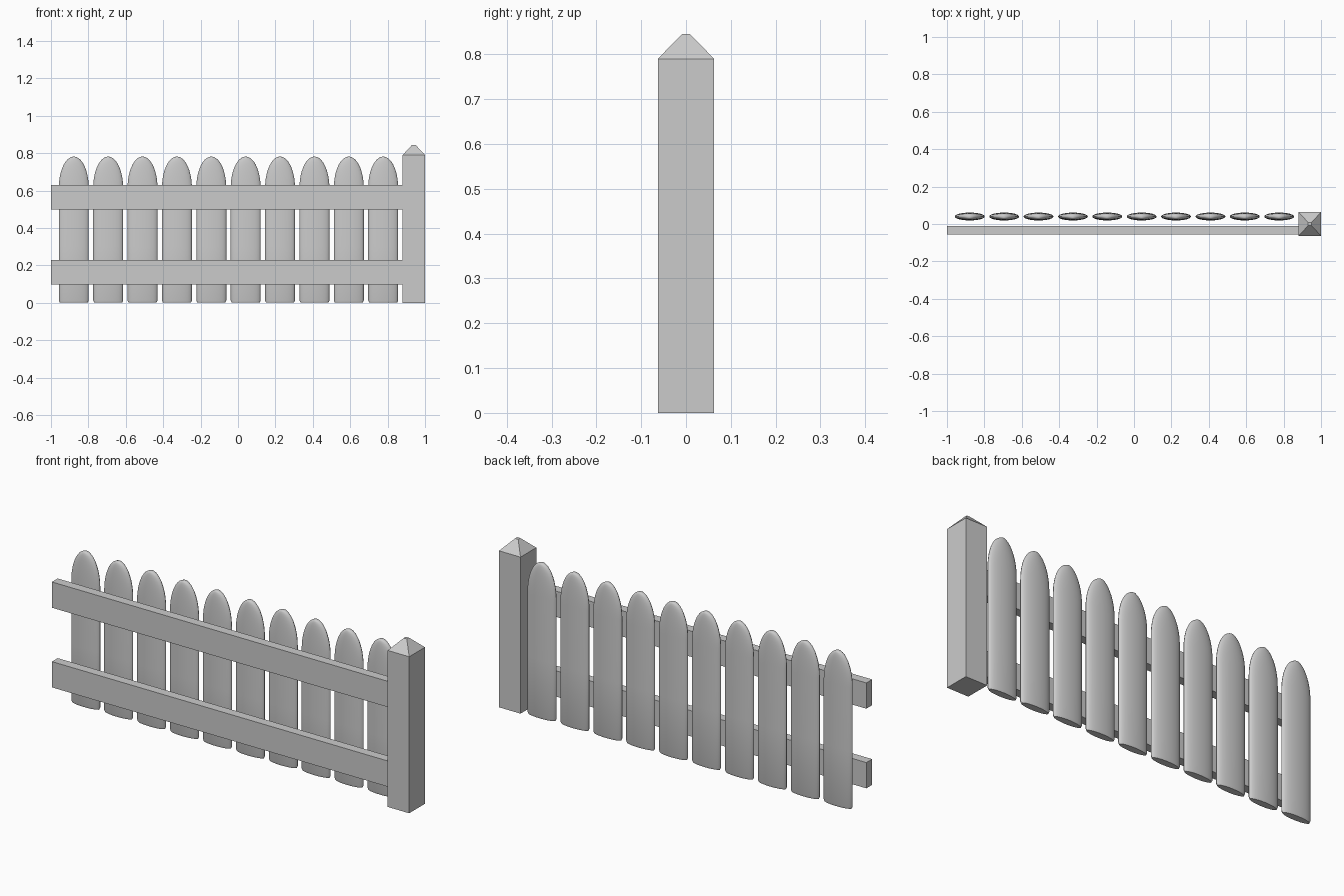
import bpy, bmesh, math

if "Cube" in bpy.data.objects:
    bpy.data.objects.remove(bpy.data.objects["Cube"])


def loft(name, rings, smooth=False):
    """Skin a stack of equal-sized closed rings and cap both ends."""
    bm = bmesh.new()
    loops = [[bm.verts.new(p) for p in ring] for ring in rings]
    n = len(loops[0])
    for a, b in zip(loops, loops[1:]):
        for i in range(n):
            j = (i + 1) % n
            bm.faces.new((a[i], a[j], b[j], b[i]))
    bm.faces.new(loops[0][::-1])
    bm.faces.new(loops[-1])
    bmesh.ops.recalc_face_normals(bm, faces=bm.faces)
    mesh = bpy.data.meshes.new(name)
    bm.to_mesh(mesh)
    bm.free()
    obj = bpy.data.objects.new(name, mesh)
    bpy.context.collection.objects.link(obj)
    if smooth:
        bpy.ops.object.select_all(action='DESELECT')
        obj.select_set(True)
        bpy.context.view_layer.objects.active = obj
        bpy.ops.object.shade_smooth_by_angle(angle=math.radians(40))
    return obj


def rect(x0, x1, y0, y1, z):
    return [(x0, y0, z), (x1, y0, z), (x1, y1, z), (x0, y1, z)]


# End post with a blunt pyramid cap
loft("post", [rect(0.88, 1.0, -0.063, 0.063, 0),
              rect(0.88, 1.0, -0.063, 0.063, 0.79),
              rect(0.931, 0.949, -0.009, 0.009, 0.845)])

# Two horizontal rails
for name, z in (("lower_rail", 0.098), ("upper_rail", 0.5)):
    loft(name, [rect(-1.0, 0.885, -0.056, -0.01, z),
                rect(-1.0, 0.885, -0.056, -0.01, z + 0.13)])


# Rounded pickets: lens-shaped section, softened foot, domed top
def section(x, hw, ht, z, n=24):
    return [(x + hw * math.cos(2 * math.pi * i / n),
             0.04 + ht * math.sin(2 * math.pi * i / n), z) for i in range(n)]


HW, HT = 0.08, 0.021
for k in range(10):
    x = -0.878 + k * 0.1838
    rings = [section(x, HW * 0.94, HT * 0.85, 0.002),
             section(x, HW, HT, 0.012),
             section(x, HW, HT, 0.3)]
    for s in range(12):
        t = math.radians(s * 7.9)
        rings.append(section(x, HW * max(math.cos(t), 0.05),
                             HT * max(math.cos(t), 0.05) ** 0.4,
                             0.615 + 0.167 * math.sin(t)))
    loft(f"picket_{k + 1}", rings, smooth=True)
